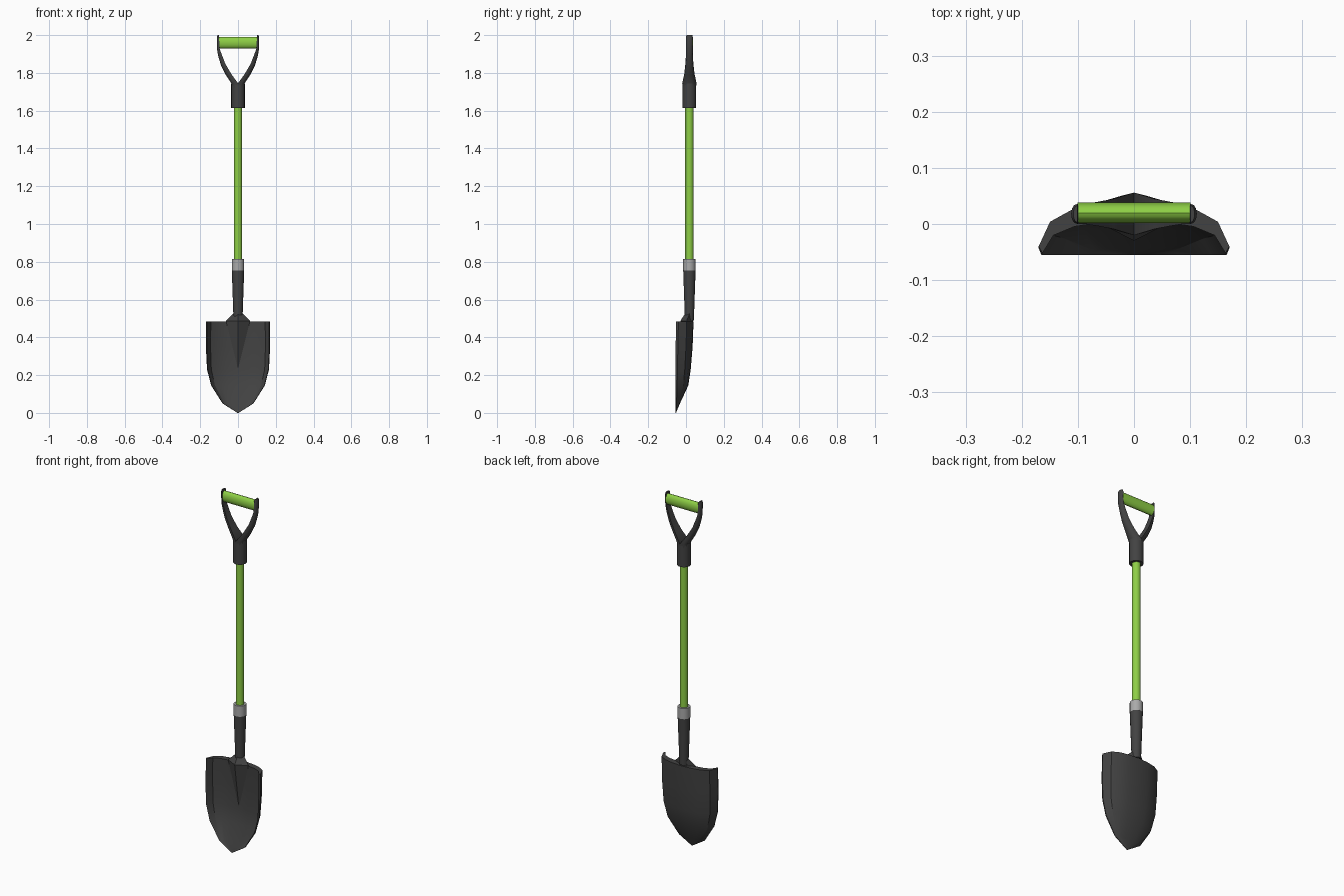
import bpy, bmesh, math
from mathutils import Vector

if "Cube" in bpy.data.objects:
    bpy.data.objects.remove(bpy.data.objects["Cube"])

YC = 0.018  # depth of the shaft axis


def material(name, rgb):
    m = bpy.data.materials.new(name)
    m.diffuse_color = (*rgb, 1)
    m.use_nodes = True
    m.node_tree.nodes["Principled BSDF"].inputs["Base Color"].default_value = m.diffuse_color
    return m


GREEN = material("green", (0.27, 0.62, 0.06))
DARK = material("charcoal", (0.055, 0.055, 0.055))
LIGHT = material("light_grey", (0.4, 0.4, 0.4))


def loft(name, rings, mat, angle=35):
    """Skin a list of equal-length closed rings and cap both ends."""
    bm = bmesh.new()
    loops = [[bm.verts.new(p) for p in ring] for ring in rings]
    n = len(loops[0])
    for a, b in zip(loops, loops[1:]):
        for i in range(n):
            j = (i + 1) % n
            bm.faces.new((a[i], a[j], b[j], b[i]))
    bm.faces.new(loops[0])
    bm.faces.new(loops[-1])
    bmesh.ops.recalc_face_normals(bm, faces=bm.faces)
    me = bpy.data.meshes.new(name)
    bm.to_mesh(me)
    bm.free()
    ob = bpy.data.objects.new(name, me)
    bpy.context.collection.objects.link(ob)
    me.materials.append(mat)
    bpy.ops.object.select_all(action='DESELECT')
    ob.select_set(True)
    bpy.context.view_layer.objects.active = ob
    if angle:
        bpy.ops.object.shade_smooth_by_angle(angle=math.radians(angle))
    return ob


def oval(z, rx, ry, y=YC, n=16):
    return [Vector((rx * math.cos(2 * math.pi * i / n),
                    y + ry * math.sin(2 * math.pi * i / n), z)) for i in range(n)]


def tube(name, stations, mat):
    return loft(name, [oval(z, r, r) for z, r in stations], mat)


# Shaft, collar and sockets
tube("shaft", [(0.70, 0.022), (1.66, 0.022)], GREEN)
tube("collar", [(0.755, 0.033), (0.815, 0.033)], LIGHT)
tube("blade_socket", [(0.49, 0.024), (0.53, 0.025), (0.76, 0.033)], DARK)
tube("handle_socket", [(1.615, 0.036), (1.745, 0.036)], DARK)

# Forked handle arms: outer edge (x, z), inner edge (x, z), half depth
ARM = [((0.034, 1.72), (0, 1.72), 0.034),
       ((0.035, 1.745), (0, 1.745), 0.038),
       ((0.065, 1.79), (0.036, 1.795), 0.027),
       ((0.09, 1.84), (0.068, 1.85), 0.021),
       ((0.105, 1.89), (0.087, 1.90), 0.018),
       ((0.112, 1.93), (0.098, 1.93), 0.018),
       ((0.112, 1.99), (0.100, 1.99), 0.018),
       ((0.108, 2.00), (0.101, 2.00), 0.015)]
for side, sx in (("right", 1), ("left", -1)):
    rings = []
    for outer, inner, h in ARM:
        o, i = Vector(outer), Vector(inner)
        ring = []
        for k in range(7):
            a = math.radians(-90 + 30 * k)
            p = i.lerp(o, max(0.0, math.cos(a)) ** 0.8)
            ring.append((sx * p.x, YC + h * math.sin(a), p.y))
        rings.append(ring)
    loft("handle_arm_" + side, rings, DARK, 40)

# Oval grip bar between the arms
loft("grip", [[(x, YC + 0.002 + 0.018 * math.cos(2 * math.pi * i / 16),
                1.96 + 0.031 * math.sin(2 * math.pi * i / 16)) for i in range(16)]
              for x in (-0.101, 0.101)], GREEN)

# Dished blade: height, half width, back centre y, rim y, centre thickness
BLADE = [(0.485, 0.170, 0.040, -0.040, 0.034),
         (0.35, 0.170, 0.035, -0.043, 0.024),
         (0.23, 0.164, 0.025, -0.045, 0.018),
         (0.145, 0.142, 0.012, -0.047, 0.015),
         (0.05, 0.082, -0.032, -0.050, 0.010),
         (0.0, 0.003, -0.053, -0.053, 0.002)]
CURVE = [(0, 0), (0.35, 0.05), (0.65, 0.18), (0.88, 0.45), (1, 1)]
half = [(-t, d) for t, d in CURVE[:0:-1]] + CURVE
rings = []
for z, w, yc, ye, th in BLADE:
    back = [(t * w, yc + (ye - yc) * d, z) for t, d in half]
    front = [(t * (w - th * 0.2), yc - th + (max(-0.055, ye - 0.012) - yc + th) * d, z)
             for t, d in reversed(half)]
    rings.append(back + front)
loft("blade", rings, DARK, 30)

# Wedge that carries the socket down onto the blade
loft("blade_wedge", [oval(0.525, 0.026, 0.023, n=4),
                     oval(0.487, 0.064, 0.033, 0.003, 4),
                     oval(0.24, 0.002, 0.002, 0.008, 4)], DARK, 0)
